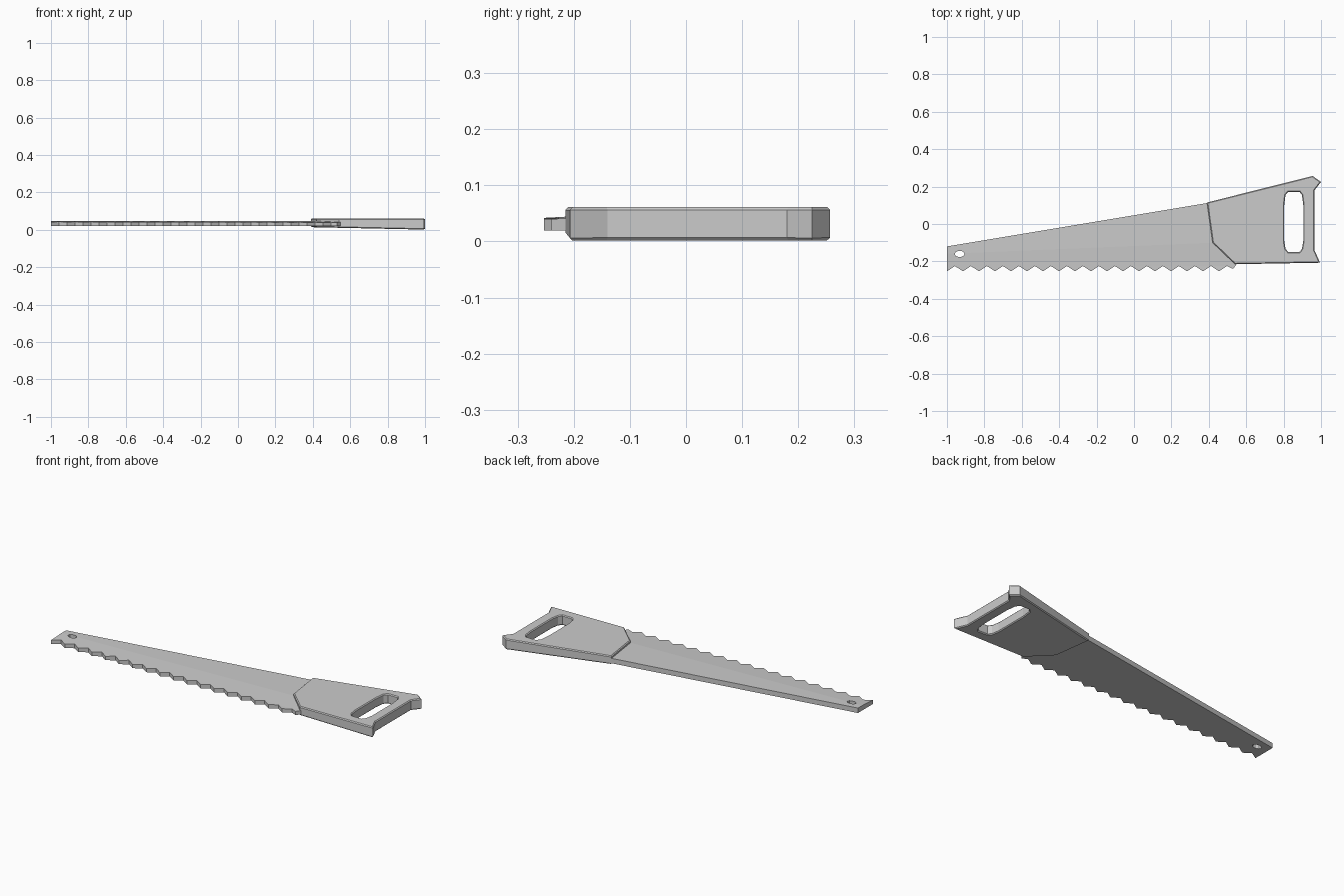
import bpy, bmesh, math
from mathutils import Vector

if "Cube" in bpy.data.objects:
    bpy.data.objects.remove(bpy.data.objects["Cube"])


def plate(name, loops, z0, z1, chamfer=0.0):
    """Flat plate from an outline plus holes, with optional chamfered rims."""
    cu = bpy.data.curves.new(name + "_profile", 'CURVE')
    cu.dimensions, cu.fill_mode = '2D', 'BOTH'
    cu.extrude = (z1 - z0) / 2 - chamfer
    cu.bevel_depth, cu.bevel_resolution, cu.offset = chamfer, 0, -chamfer
    for pts in loops:
        sp = cu.splines.new('POLY')
        sp.points.add(len(pts) - 1)
        for p, (x, y) in zip(sp.points, pts):
            p.co = (x, y, 0, 1)
        sp.use_cyclic_u = True
    tmp = bpy.data.objects.new(name + "_tmp", cu)
    bpy.context.collection.objects.link(tmp)
    dg = bpy.context.evaluated_depsgraph_get()
    me = bpy.data.meshes.new_from_object(tmp.evaluated_get(dg))
    bpy.data.objects.remove(tmp)
    me.name = name
    ob = bpy.data.objects.new(name, me)
    bpy.context.collection.objects.link(ob)
    bm = bmesh.new()
    bm.from_mesh(me)
    bmesh.ops.remove_doubles(bm, verts=bm.verts, dist=1e-5)
    bmesh.ops.translate(bm, verts=bm.verts, vec=(0, 0, (z0 + z1) / 2))
    for f in bm.faces:
        f.smooth = False
    return ob, bm


def finish(ob, bm):
    bmesh.ops.recalc_face_normals(bm, faces=bm.faces)
    bm.to_mesh(ob.data)
    bm.free()


# Blade: tapered outline with a row of teeth and a hanging hole
N = 18
x0, x1 = -1.0, 0.54
step = (x1 - x0) / N
teeth = []
for i in range(N):
    teeth += [(x0 + i * step, -0.253), (x0 + (i + 0.5) * step, -0.225)]
outline = [(-1, -0.12)] + teeth + [(0.53, -0.24), (0.56, -0.20),
                                   (0.45, -0.09), (0.42, 0.115), (0.39, 0.112)]
hole = [(-0.932 + 0.026 * math.cos(a), -0.16 + 0.017 * math.sin(a))
        for a in [math.tau * k / 10 for k in range(10)]]
blade, bm = plate("blade", [outline, hole], 0.019, 0.047)

# Crease on the upper face, thinning toward the teeth
co = Vector((0.42, -0.1, 0))
n = Vector((0.055, -1.32, 0)).normalized()
bmesh.ops.bisect_plane(bm, geom=bm.verts[:] + bm.edges[:] + bm.faces[:],
                       plane_co=co, plane_no=n)
for v in bm.verts:
    d = (v.co - co).dot(n)
    if d > 0 and v.co.z > 0.033:
        v.co.z -= 0.007 * min(1, d / 0.13)
finish(blade, bm)

# Handle: thicker plate with grip opening and flared rear corners
grip = [(0.39, 0.115), (0.955, 0.257), (1.0, 0.225), (0.965, 0.18),
        (0.965, -0.14), (0.995, -0.207), (0.54, -0.215), (0.42, -0.1)]
opening = [(0.825, 0.172), (0.885, 0.172), (0.898, 0.155), (0.905, 0.10),
           (0.905, -0.09), (0.898, -0.132), (0.885, -0.15), (0.825, -0.15),
           (0.810, -0.132), (0.803, -0.09), (0.803, 0.10), (0.810, 0.155)]
handle, bm = plate("handle", [grip, opening], 0.001, 0.061, 0.005)
# Underside rises toward the blade
for v in bm.verts:
    if v.co.z < 0.03:
        v.co.z += 0.013 * (1 - v.co.x) / 0.61
finish(handle, bm)
